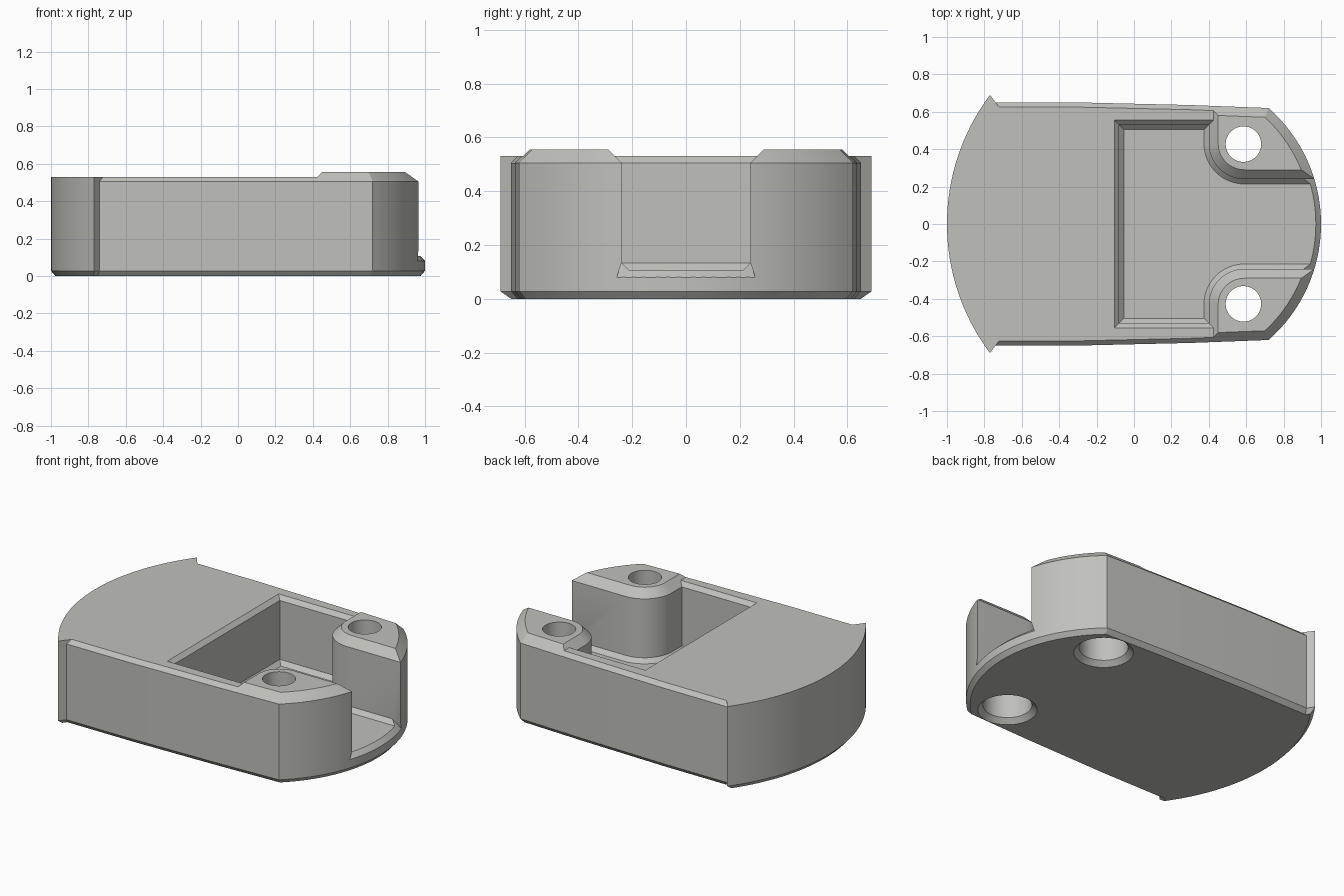
import bpy, bmesh, math
from mathutils import Vector

if "Cube" in bpy.data.objects:
    bpy.data.objects.remove(bpy.data.objects["Cube"])


def arc(cx, cy, r, a0, a1, n):
    return [(cx + r * math.cos(math.radians(a0 + (a1 - a0) * i / n)),
             cy + r * math.sin(math.radians(a0 + (a1 - a0) * i / n))) for i in range(n + 1)]


def offset(pts, dists):
    """Move each edge of a counter-clockwise outline outwards by its own distance."""
    n = len(pts)
    lines = []
    for i in range(n):
        a, b = Vector(pts[i]), Vector(pts[(i + 1) % n])
        e = (b - a).normalized()
        nrm = Vector((e.y, -e.x))
        lines.append((nrm, nrm.dot(a) + dists[i]))
    out = []
    for i in range(n):
        (n1, c1), (n2, c2) = lines[i - 1], lines[i]
        det = n1.x * n2.y - n1.y * n2.x
        if abs(det) < 1e-5:
            out.append(tuple(Vector(pts[i]) + n2 * dists[i]))
        else:
            out.append(((c1 * n2.y - c2 * n1.y) / det, (n1.x * c2 - n2.x * c1) / det))
    return out


def loft(name, layers):
    """Closed solid through (z, outline) layers."""
    bm = bmesh.new()
    rings = [[bm.verts.new((x, y, z)) for x, y in pts] for z, pts in layers]
    n = len(rings[0])
    for lo, hi in zip(rings, rings[1:]):
        for i in range(n):
            j = (i + 1) % n
            bm.faces.new((lo[i], lo[j], hi[j], hi[i]))
    bm.faces.new(rings[0][::-1])
    bm.faces.new(rings[-1])
    bmesh.ops.recalc_face_normals(bm, faces=bm.faces)
    me = bpy.data.meshes.new(name)
    bm.to_mesh(me)
    bm.free()
    ob = bpy.data.objects.new(name, me)
    bpy.context.collection.objects.link(ob)
    return ob


def cut(body, cutter):
    bpy.context.view_layer.objects.active = body
    mod = body.modifiers.new("cut", 'BOOLEAN')
    mod.operation, mod.solver, mod.object = 'DIFFERENCE', 'EXACT', cutter
    bpy.ops.object.modifier_apply(modifier=mod.name)
    bpy.data.objects.remove(cutter)


# body: curved ends, small pointed ears at the left, slightly tapering sides
right = arc(0.174, 0, 0.826, -48.64, 48.64, 32)
left = arc(0.15, 0, 1.15, 143.13, 216.87, 32)
upper = [(0.3, 0.636), (-0.3, 0.65), (-0.74, 0.65)]
lower = [(x, -y) for x, y in reversed(upper)]
outline = right + upper + left + lower
n = len(outline)
first_ear = len(right) + len(upper) - 1
last_ear = first_ear + len(left)
top_inset = [0 if first_ear <= i <= last_ear else -0.05 for i in range(n)]
body = loft("housing", [(0, offset(outline, [-0.024] * n)), (0.028, outline),
                        (0.505, outline), (0.555, offset(outline, top_inset))])

# lower deck to the left of the two posts, with a sloped step
deck = [(-1.2, -1), (0.425, -1), (0.425, 1), (-1.2, 1)]
deck_top = [(-1.2, -1), (0.525, -1), (0.525, 1), (-1.2, 1)]
cut(body, loft("deck_cutter", [(0.53, deck), (0.63, deck_top)]))

# pocket and channel running out between the rounded posts
half = [(1.3, 0.24)] + arc(0.59, 0.43, 0.19, 270, 180, 16) + [(0.40, 0.53), (-0.08, 0.53)]
pocket = half + [(x, -y) for x, y in reversed(half)]
grow = lambda d: offset(pocket, [d] * len(pocket))
cut(body, loft("pocket_cutter", [(0.108, grow(-0.026)), (0.134, pocket),
                                 (0.505, pocket), (0.595, grow(0.09))]))

# chamfered lip at the open end of the channel
def lip(r, y):
    a = math.degrees(math.asin(y / r))
    return [(1.2, y), *arc(0.174, 0, r, a, -a, 16), (1.2, -y)]


cut(body, loft("lip_cutter", [(0.08, lip(0.826, 0.257)), (0.134, lip(0.772, 0.24))]))

# screw holes with a wide, chamfered recess underneath
for s in (1, -1):
    ring = lambda r: arc(0.585, s * 0.427, r, 0, 360 - 7.5, 47)
    cut(body, loft("screw_cutter", [(-0.02, ring(0.19)), (0.03, ring(0.14)), (0.30, ring(0.14)),
                                    (0.3001, ring(0.095)), (0.7, ring(0.095))]))

# single grey plastic
mat = bpy.data.materials.new("warm grey")
mat.diffuse_color = (0.53, 0.53, 0.50, 1)
mat.use_nodes = True
mat.node_tree.nodes["Principled BSDF"].inputs["Base Color"].default_value = mat.diffuse_color
body.data.materials.clear()
body.data.materials.append(mat)
for p in body.data.polygons:
    p.material_index = 0
bpy.ops.object.select_all(action='DESELECT')
body.select_set(True)
bpy.context.view_layer.objects.active = body
bpy.ops.object.shade_smooth_by_angle(angle=math.radians(25))
